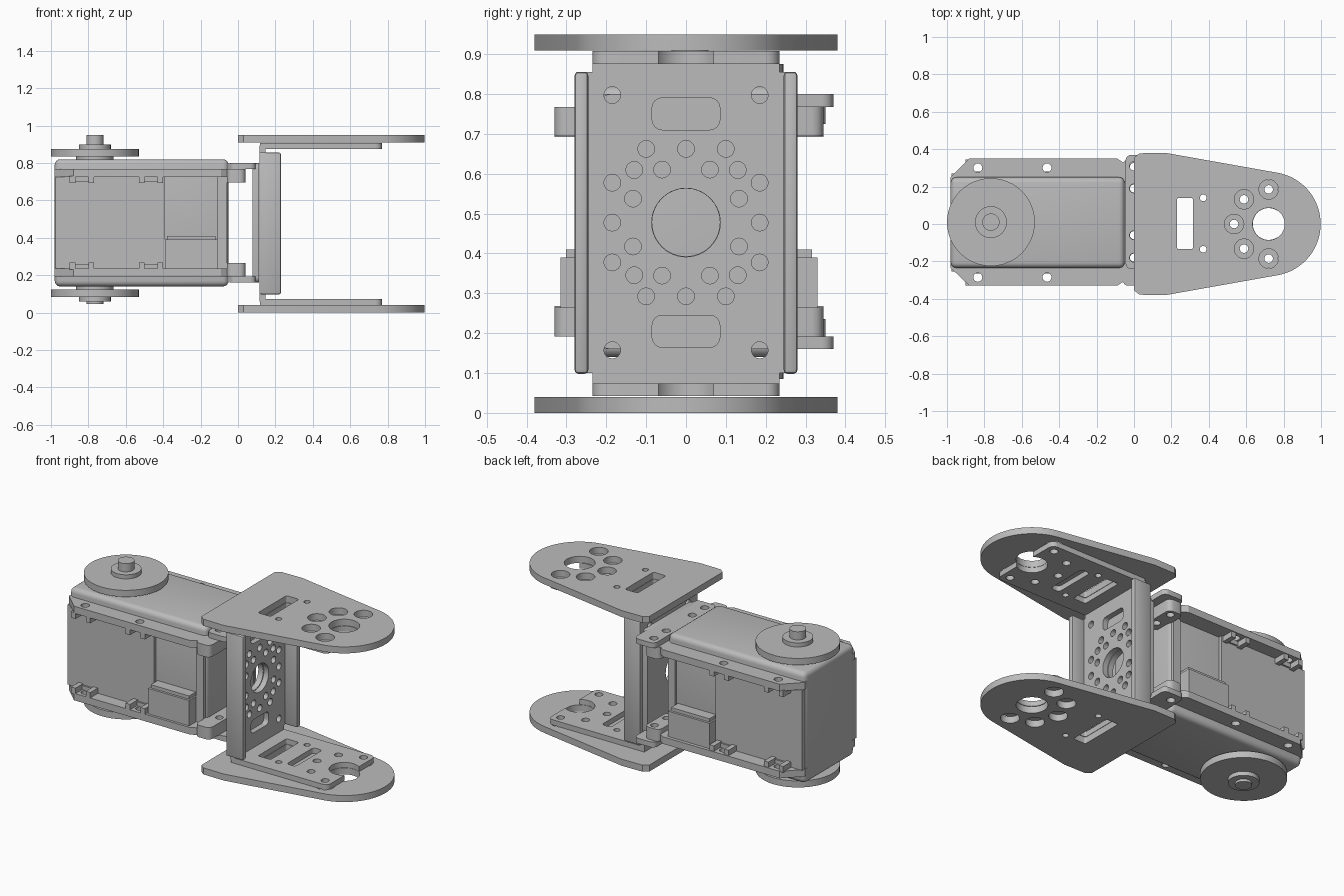
import bpy, bmesh, math
from mathutils import Matrix

if "Cube" in bpy.data.objects:
    bpy.data.objects.remove(bpy.data.objects["Cube"], do_unlink=True)

grey = bpy.data.materials.new("plain grey")
grey.use_nodes = True
COLOUR = (0.5, 0.5, 0.5, 1)
grey.diffuse_color = COLOUR
grey.node_tree.nodes["Principled BSDF"].inputs["Base Color"].default_value = COLOUR

# Local x, y, z become world y, z, x for upright plates
UPRIGHT = Matrix(((0, 0, 1, 0), (1, 0, 0, 0), (0, 1, 0, 0), (0, 0, 0, 1)))


def add(name, mesh):
    mesh.materials.clear()
    mesh.materials.append(grey)
    obj = bpy.data.objects.new(name, mesh)
    bpy.context.collection.objects.link(obj)
    bpy.ops.object.select_all(action='DESELECT')
    obj.select_set(True)
    bpy.context.view_layer.objects.active = obj
    bpy.ops.object.shade_smooth_by_angle(angle=math.radians(30))
    return obj


def arc(cx, cy, r, a0, a1, n):
    angles = [math.radians(a0 + (a1 - a0) * i / n) for i in range(n + 1)]
    return [(cx + r * math.cos(a), cy + r * math.sin(a)) for a in angles]


def circle(cx, cy, r, n=24):
    return arc(cx, cy, r, 0, 360, n)[:-1]


def rounded(x0, x1, y0, y1, r):
    return (arc(x1 - r, y1 - r, r, 0, 90, 4) + arc(x0 + r, y1 - r, r, 90, 180, 4)
            + arc(x0 + r, y0 + r, r, 180, 270, 4) + arc(x1 - r, y0 + r, r, 270, 360, 4))


def plate(name, outline, holes, lo, hi, upright=False):
    """Filled outline with holes, extruded from lo to hi."""
    curve = bpy.data.curves.new(name, 'CURVE')
    curve.dimensions = '2D'
    curve.fill_mode = 'BOTH'
    curve.extrude = (hi - lo) / 2
    for pts in [outline] + holes:
        spline = curve.splines.new('POLY')
        spline.points.add(len(pts) - 1)
        for p, (x, y) in zip(spline.points, pts):
            p.co = (x, y, 0, 1)
        spline.use_cyclic_u = True
    helper = bpy.data.objects.new(name + "_curve", curve)
    bpy.context.collection.objects.link(helper)
    graph = bpy.context.evaluated_depsgraph_get()
    mesh = bpy.data.meshes.new_from_object(helper.evaluated_get(graph))
    bpy.data.objects.remove(helper, do_unlink=True)
    mesh.transform(Matrix.Translation((0, 0, (lo + hi) / 2)))
    if upright:
        mesh.transform(UPRIGHT)
    bm = bmesh.new()
    bm.from_mesh(mesh)
    bmesh.ops.remove_doubles(bm, verts=bm.verts, dist=1e-5)
    bmesh.ops.recalc_face_normals(bm, faces=bm.faces)
    bm.to_mesh(mesh)
    bm.free()
    return add(name, mesh)


def box(name, x, y, z, bevel=0, segments=4):
    bm = bmesh.new()
    bmesh.ops.create_cube(bm, size=1)
    for v in bm.verts:
        v.co = [(a + b) / 2 + c * (b - a) for (a, b), c in zip((x, y, z), v.co)]
    if bevel:
        bmesh.ops.bevel(bm, geom=bm.edges[:], offset=bevel, segments=segments,
                        profile=0.5, affect='EDGES')
    mesh = bpy.data.meshes.new(name)
    bm.to_mesh(mesh)
    bm.free()
    return add(name, mesh)


def disc(name, r, lo, hi):
    return plate(name, circle(-0.765, 0.01, r, 48), [], lo, hi)


# Servo case
box("servo_case", (-0.98, -0.05), (-0.235, 0.25), (0.14, 0.82), 0.03)
for side, wall, tag in ((-1, -0.235, "front"), (1, 0.25, "back")):
    def span(a, b):
        return tuple(sorted((wall + side * a, wall + side * b)))
    box(tag + "_case_panel", (-0.975, -0.39), span(-0.01, 0.02), (0.235, 0.725))
    box(tag + "_case_edge_panel", (-0.11, -0.06), span(-0.01, 0.012), (0.235, 0.725))
    box(tag + "_connector", (-0.39, -0.11), span(-0.01, 0.08), (0.2, 0.39))
    box(tag + "_connector_step", (-0.38, -0.12), span(-0.01, 0.066), (0.38, 0.41))

# Parts repeated at the top and bottom of the servo
for flip, tag in ((False, "upper"), (True, "lower")):
    def zs(lo, hi):
        return (0.96 - hi, 0.96 - lo) if flip else (lo, hi)

    rim = [(-0.98, -0.235), (-0.88, -0.33), (-0.09, -0.33), (-0.03, -0.29),
           (-0.03, 0.31), (-0.09, 0.35), (-0.88, 0.35), (-0.98, 0.25)]
    screw_holes = [circle(x, y, 0.024, 16) for x in (-0.835, -0.465) for y in (-0.285, 0.3)]
    plate(tag + "_flange", rim, screw_holes, *zs(0.725, 0.768))

    # Nut pockets under the flange
    for x in (-0.835, -0.465):
        for wall, edge in ((-0.235, -0.33), (0.25, 0.345)):
            s = 1 if edge > 0 else -1
            for dx in (-0.05, 0.05):
                box(tag + "_nut_pocket_side", (x + dx - 0.015, x + dx + 0.015),
                    tuple(sorted((wall - s * 0.01, edge))), zs(0.692, 0.73))
            box(tag + "_nut_pocket_back", (x - 0.05, x + 0.05),
                tuple(sorted((wall - s * 0.01, wall + s * 0.03))), zs(0.7, 0.73))

    # Lugs at the bracket end
    for y0, y1, ya, yb in ((0.13, 0.345, 0.19, 0.305), (-0.33, -0.01, -0.06, -0.18)):
        plate(tag + "_lug", rounded(-0.06, 0.04, y0, y1, 0.03),
              [circle(0, ya, 0.022, 16), circle(0, yb, 0.022, 16)], *zs(0.695, 0.768))

    # Arm of the inner bracket
    plate(tag + "_inner_arm", rounded(-0.045, 0.095, -0.24, 0.37, 0.03),
          [circle(0, y, 0.024, 16) for y in (-0.18, -0.06, 0.19, 0.31)], *zs(0.768, 0.8))

    # Horn, hub and shaft
    disc(tag + "_horn_neck", 0.1, *zs(0.81, 0.836))
    disc(tag + "_horn", 0.235, *zs(0.835, 0.875))
    disc(tag + "_horn_hub", 0.085, *zs(0.87, 0.9))
    disc(tag + "_shaft", 0.046, *zs(0.89, 0.915 if flip else 0.95))

# Web of the inner bracket
plate("inner_web", rounded(-0.22, 0.26, 0.16, 0.8, 0.03), [circle(0, 0.478, 0.085, 32)],
      0.078, 0.112, True)

# Web of the outer bracket with its hole pattern
MID = 0.4775
spots = {(0, 0.185), (0.185, 0), (0.185, 0.1), (0.13, 0.132), (0.1, 0.185),
         (0.06, 0.133), (0.133, 0.06), (0.185, 0.32)}
spots = {(sy * y, sz * z) for y, z in spots for sy in (-1, 1) for sz in (-1, 1)}
holes = [circle(y, MID + z, 0.021, 16) for y, z in sorted(spots)]
holes.append(circle(0, MID, 0.086, 40))
holes += [rounded(-0.085, 0.085, MID + c - 0.04, MID + c + 0.04, 0.025) for c in (-0.273, 0.273)]
web = [(-0.275, 0.1), (-0.235, 0.1), (-0.235, 0.06), (0.235, 0.06), (0.235, 0.1), (0.275, 0.1),
       (0.275, 0.855), (0.235, 0.855), (0.235, 0.895), (-0.235, 0.895), (-0.235, 0.855),
       (-0.275, 0.855)]
plate("outer_web", web, holes, 0.115, 0.148, True)

# Folded side edges of the outer bracket
for s, tag in ((-1, "front"), (1, "back")):
    box(tag + "_side_fold", (0.115, 0.23), tuple(sorted((s * 0.245, s * 0.28))),
        (0.098, 0.856), 0.01, 2)

# Arms of the outer bracket, notched around the large hole
notch = math.degrees(math.acos(0.05 / 0.085))
arm = ([(0.118, -0.235)] + arc(0.735, -0.2, 0.035, -90, 0, 5)
       + arc(0.72, 0, 0.085, -notch, notch - 360, 24)
       + arc(0.735, 0.2, 0.035, 0, 90, 5) + [(0.118, 0.235)])
ring = [(0.72, 0.185), (0.72, -0.185), (0.588, 0.132), (0.588, -0.132), (0.535, 0)]
pins = [circle(0.37, y, 0.018, 16) for y in (-0.135, 0.14)]
slot = rounded(0.23, 0.315, -0.135, 0.14, 0.01)
arm_holes = [circle(x, y, 0.023, 16) for x, y in ring] + pins + [slot]
arm_holes.append(rounded(0.42, 0.48, -0.13, 0.13, 0.02))

# Wide outer plates, tapering to a round end
plan = ([(0, -0.355), (0.03, -0.378), (0.17, -0.38)] + arc(0.72, 0, 0.278, -80, 80, 32)
        + [(0.17, 0.38), (0.03, 0.378), (0, 0.355)])
plan_holes = [circle(x, y, 0.052) for x, y in ring] + pins + [slot, circle(0.72, 0, 0.086, 40)]

for flip, tag in ((False, "upper"), (True, "lower")):
    def zs(lo, hi):
        return (0.95 - hi, 0.95 - lo) if flip else (lo, hi)
    plate(tag + "_bracket_arm", arm, arm_holes, *zs(0.876, 0.908))
    plate(tag + "_end_plate", plan, plan_holes, *zs(0.91, 0.95))
